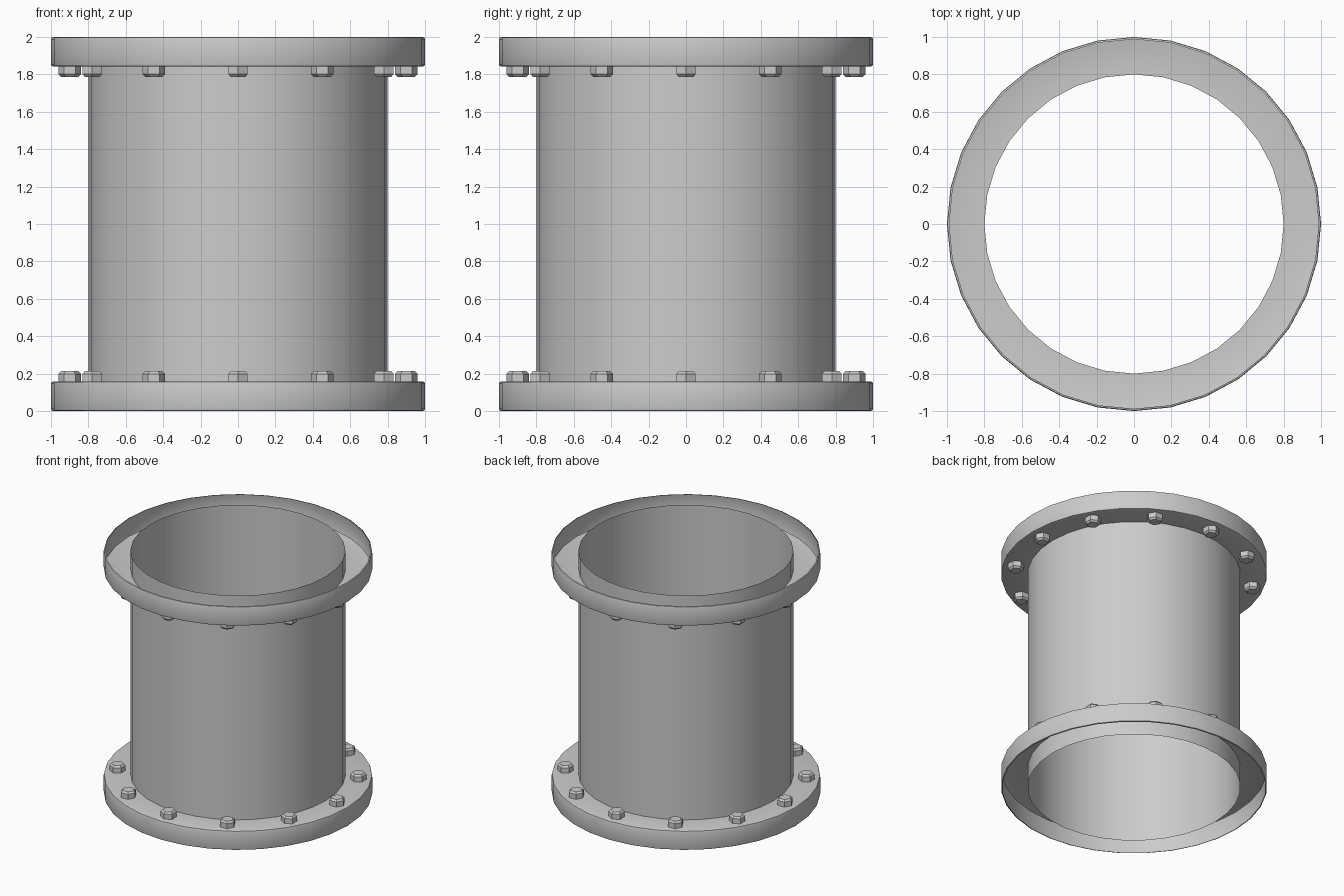
import bpy, bmesh
from math import pi, sin, cos, radians

if "Cube" in bpy.data.objects:
    bpy.data.objects.remove(bpy.data.objects["Cube"])

SIDES = 32


def finish(name, bm, smooth=True):
    bmesh.ops.recalc_face_normals(bm, faces=bm.faces)
    mesh = bpy.data.meshes.new(name)
    bm.to_mesh(mesh)
    bm.free()
    obj = bpy.data.objects.new(name, mesh)
    bpy.context.collection.objects.link(obj)
    if smooth:
        bpy.ops.object.select_all(action='DESELECT')
        obj.select_set(True)
        bpy.context.view_layer.objects.active = obj
        bpy.ops.object.shade_smooth_by_angle(angle=radians(30))
    return obj


def lathe(bm, profile, sides, centre=(0, 0), turn=0.0, cap=False):
    """Revolve (radius, z) points around a vertical axis."""
    rings = []
    for r, z in profile:
        rings.append([bm.verts.new((centre[0] + r * cos(turn + 2 * pi * i / sides),
                                    centre[1] + r * sin(turn + 2 * pi * i / sides), z))
                      for i in range(sides)])
    for a, b in zip(rings, rings[1:]):
        for i in range(sides):
            j = (i + 1) % sides
            bm.faces.new((a[i], a[j], b[j], b[i]))
    if cap:
        bm.faces.new(rings[-1])


def flip(profile, top):
    return [(r, 2 - z if top else z) for r, z in profile]


# Open thin-walled pipe
bm = bmesh.new()
lathe(bm, [(0.8, 0), (0.8, 2)], SIDES)
finish("pipe", bm)

# Hollow flanges (open at the pipe ends) and their rings of hex bolts
flange_profile = [(0.8, 0.158), (0.988, 0.158), (0.997, 0.155), (1.0, 0.146),
                  (1.0, 0.012), (0.997, 0.003), (0.988, 0)]
bolt_profile = [(0.06, 0.158), (0.06, 0.199), (0.046, 0.213)]

for label, top in (("bottom", False), ("top", True)):
    bm = bmesh.new()
    lathe(bm, flip(flange_profile, top), SIDES)
    finish(label + "_flange", bm)

    bm = bmesh.new()
    for k in range(12):
        a = k * pi / 6
        lathe(bm, flip(bolt_profile, top), 6, (0.9 * cos(a), 0.9 * sin(a)), a, cap=True)
    finish(label + "_bolts", bm, smooth=False)
